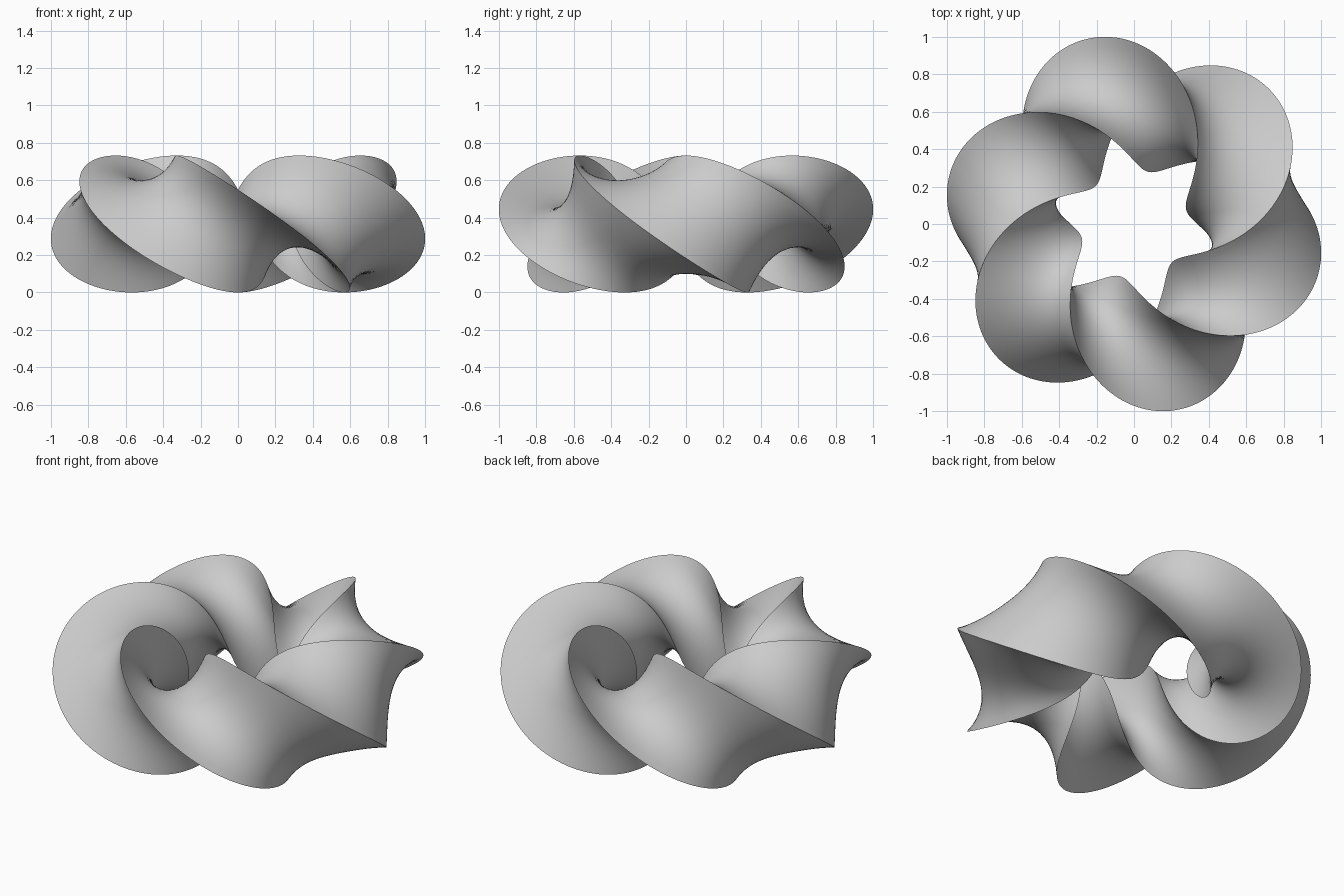
import bpy
import bmesh
from math import sin, cos, pi, radians
from mathutils import Vector

cube = bpy.data.objects.get("Cube")
if cube:
    bpy.data.objects.remove(cube, do_unlink=True)

RING = 0.655      # radius of the ring's centre line
CORNER = 0.366    # distance from the centre line to each ridge
STEPS = 360       # sections around the ring
SIDE = 14         # pieces along each side of the section
TURNS = 2         # full twists in one trip around the ring
# For each side: where it swells most, and by how much
SIDES = ((radians(-11), 0.071), (radians(11), 0.071), (0, 0.088))


def section(theta):
    """Three-cornered section whose sides swell and hollow along the ring."""
    start = -TURNS * theta - radians(30)
    points = []
    for k, (shift, swell) in enumerate(SIDES):
        a = start + k * 2 * pi / 3
        b = a + 2 * pi / 3
        bulge = swell * cos(2 * (theta - shift)) - 0.004
        p = Vector((cos(a), sin(a))) * CORNER
        q = Vector((cos(b), sin(b))) * CORNER
        out = Vector((cos(a + pi / 3), sin(a + pi / 3)))
        for i in range(SIDE):
            t = i / SIDE
            points.append(p.lerp(q, t) + out * bulge * 4 * t * (1 - t))
    return points


# Sweep the twisting section around the ring
bm = bmesh.new()
rings = []
for s in range(STEPS):
    theta = 2 * pi * s / STEPS
    rings.append([bm.verts.new(((RING + p.x) * cos(theta),
                                (RING + p.x) * sin(theta),
                                CORNER + p.y)) for p in section(theta)])
count = 3 * SIDE
for s in range(STEPS):
    near, far = rings[s], rings[(s + 1) % STEPS]
    for i in range(count):
        j = (i + 1) % count
        bm.faces.new((near[i], far[i], far[j], near[j]))
bmesh.ops.recalc_face_normals(bm, faces=bm.faces)
mesh = bpy.data.meshes.new("twisted_ring")
bm.to_mesh(mesh)
bm.free()

ring = bpy.data.objects.new("twisted_ring", mesh)
bpy.context.collection.objects.link(ring)

# Plain grey finish
grey = bpy.data.materials.new("plain_grey")
grey.use_nodes = True
colour = (0.6, 0.6, 0.6, 1)
grey.diffuse_color = colour
for node in grey.node_tree.nodes:
    if node.type == 'BSDF_PRINCIPLED':
        node.inputs["Base Color"].default_value = colour
mesh.materials.append(grey)

# Smooth sides with crisp ridges
bpy.ops.object.select_all(action='DESELECT')
ring.select_set(True)
bpy.context.view_layer.objects.active = ring
bpy.ops.object.shade_smooth_by_angle(angle=radians(30))
